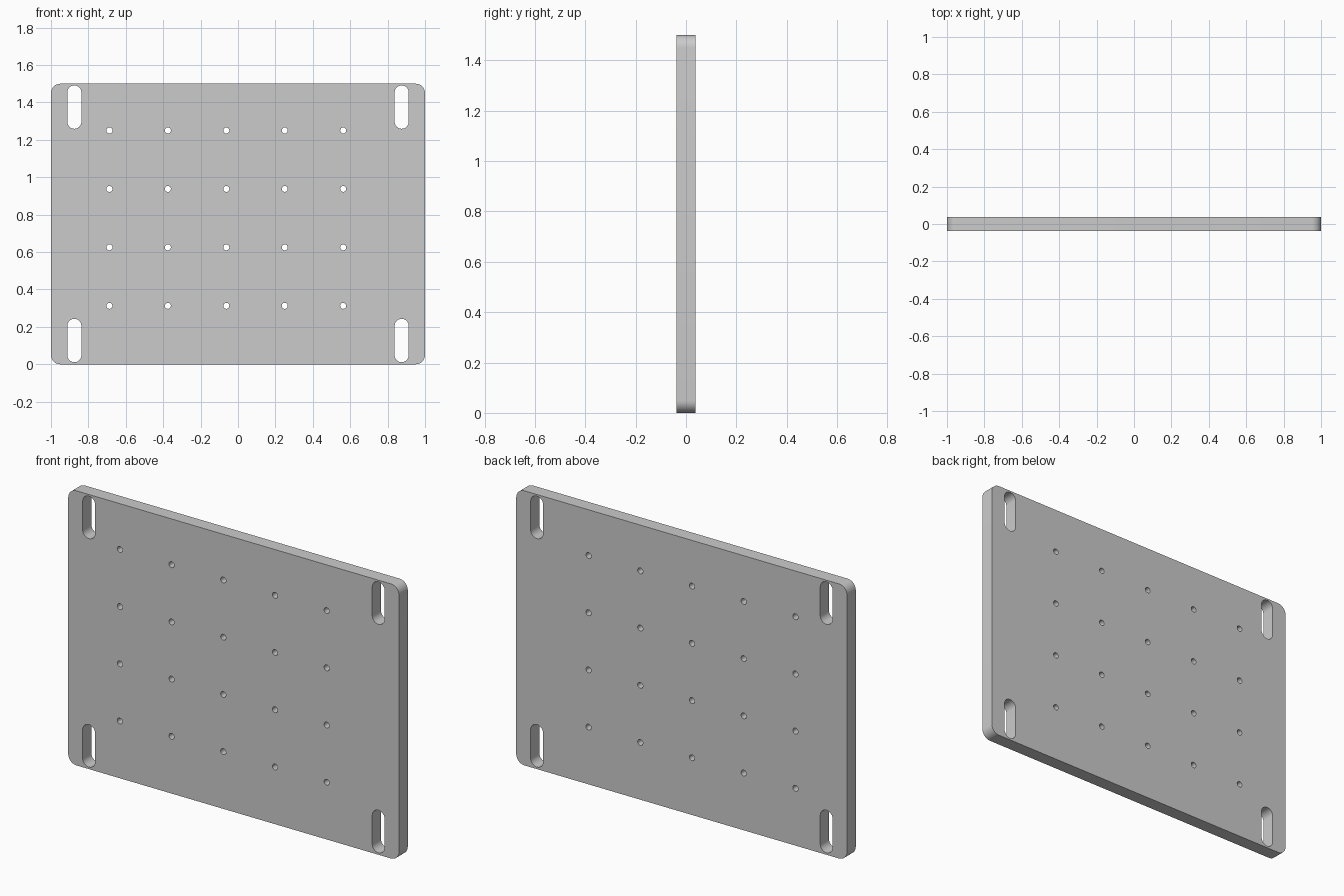
import bpy, bmesh
from math import sin, cos, pi
from mathutils import Matrix

if "Cube" in bpy.data.objects:
    bpy.data.objects.remove(bpy.data.objects["Cube"])

HALF_T = 0.0375


def rounded(cx, cz, hx, hz, r, n):
    """Outline of a rounded rectangle; circle or slot when r equals hx."""
    pts = []
    for q, (sx, sz) in enumerate([(1, 1), (-1, 1), (-1, -1), (1, -1)]):
        for i in range(n + 1):
            a = (q + i / n) * pi / 2
            p = (cx + sx * (hx - r) + r * cos(a), cz + sz * (hz - r) + r * sin(a))
            if not pts or (abs(p[0] - pts[-1][0]) + abs(p[1] - pts[-1][1])) > 1e-5:
                pts.append(p)
    if abs(pts[0][0] - pts[-1][0]) + abs(pts[0][1] - pts[-1][1]) < 1e-5:
        pts.pop()
    return pts


# Plate outline
loops = [rounded(0, 0.75, 1, 0.75, 0.05, 8)]

# Corner mounting slots
for x in (-0.875, 0.875):
    for z in (0.127, 1.375):
        loops.append(rounded(x, z, 0.0375, 0.116, 0.0375, 8))

# Grid of small through holes
for i in range(5):
    for j in range(4):
        loops.append(rounded(-0.6875 + 0.3125 * i, 0.3125 * (j + 1),
                             0.016, 0.016, 0.016, 6))

# Filled, extruded profile
curve = bpy.data.curves.new("plate_profile", 'CURVE')
curve.dimensions = '2D'
curve.fill_mode = 'BOTH'
curve.extrude = HALF_T
for pts in loops:
    s = curve.splines.new('POLY')
    s.points.add(len(pts) - 1)
    for p, (x, z) in zip(s.points, pts):
        p.co = (x, z, 0, 1)
    s.use_cyclic_u = True
profile = bpy.data.objects.new("plate_profile", curve)
bpy.context.collection.objects.link(profile)
bpy.context.view_layer.update()
mesh = bpy.data.meshes.new_from_object(
    profile.evaluated_get(bpy.context.evaluated_depsgraph_get()))
bpy.data.objects.remove(profile)

# Weld into one solid and stand it upright
bm = bmesh.new()
bm.from_mesh(mesh)
bmesh.ops.remove_doubles(bm, verts=bm.verts, dist=1e-5)
bm.transform(Matrix.Rotation(pi / 2, 4, 'X'))
bmesh.ops.recalc_face_normals(bm, faces=bm.faces)
bm.to_mesh(mesh)
bm.free()

plate = bpy.data.objects.new("mounting_plate", mesh)
bpy.context.collection.objects.link(plate)
bpy.context.view_layer.objects.active = plate
plate.select_set(True)
bpy.ops.object.shade_smooth_by_angle(angle=pi / 6)
